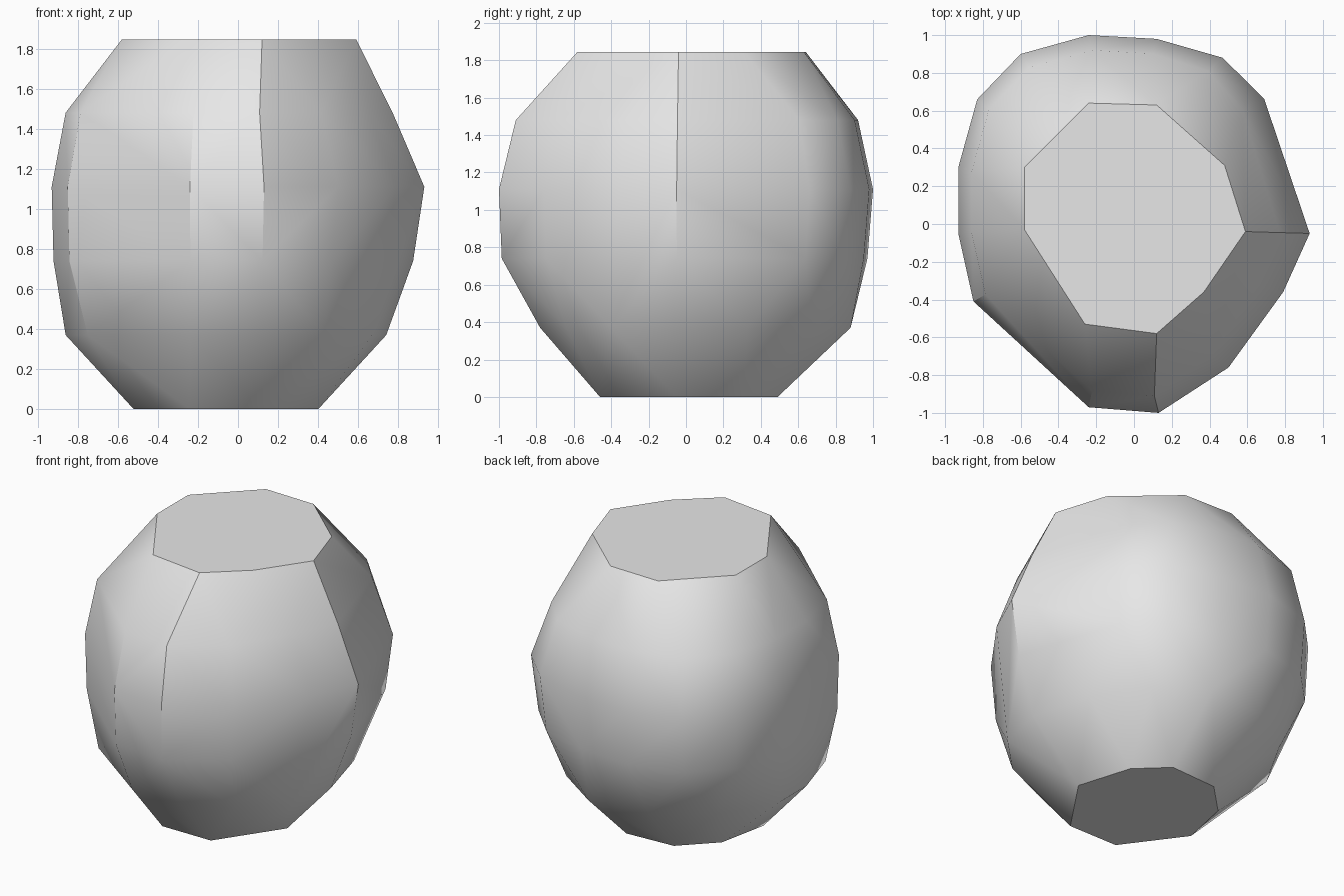
import bpy
import bmesh
import math
from mathutils import Vector

default_cube = bpy.data.objects.get("Cube")
if default_cube:
    bpy.data.objects.remove(default_cube, do_unlink=True)

# One plain grey for the whole stone
grey = bpy.data.materials.new("stone_grey")
grey.use_nodes = True
colour = (0.8, 0.8, 0.8, 1)
grey.diffuse_color = colour
grey.node_tree.nodes["Principled BSDF"].inputs["Base Color"].default_value = colour

# Cross-sections, counter-clockwise from the +x corner
foot_outline = [(.4, -.05), (.29, .31), (.1, .49), (-.24, .47),
                (-.45, .26), (-.52, -.08), (-.24, -.46), (.12, -.46)]
lower_outline = [(.74, -.07), (.63, .33), (.42, .67), (.11, .88), (-.3, .83),
                 (-.65, .6), (-.86, .23), (-.86, -.05), (-.75, -.41),
                 (-.24, -.78), (.12, -.78), (.43, -.64), (.67, -.4)]
belly_outline = [(.93, -.05), (.69, .66), (.47, .88), (.12, .98), (-.24, 1),
                 (-.6, .9), (-.83, .66), (-.93, .3), (-.93, -.05),
                 (-.85, -.41), (-.24, -.97), (.13, -1), (.5, -.76), (.79, -.36)]
top_outline = [(.59, -.04), (.48, .31), (.12, .63), (-.24, .64), (-.58, .3),
               (-.58, -.03), (-.26, -.53), (.12, -.58), (.37, -.36)]


def scaled(outline, left, right, front, back):
    """Scale each side of an outline by its own factor."""
    return [(x * (right if x > 0 else left), y * (back if y > 0 else front))
            for x, y in outline]


def ring(outline, height):
    return [Vector((x, y, height)) for x, y in outline]


sections = (
    ring(foot_outline, 0)
    + ring(lower_outline, .37)
    + ring(scaled(belly_outline, .99, .94, .985, .97), .74)
    + ring(belly_outline, 1.11)
    + ring(scaled(belly_outline, .925, .83, .91, .92), 1.48)
    + ring(top_outline, 1.845)
)


# Wrap the sections in one faceted skin with flat caps
def build_body(name, points):
    bm = bmesh.new()
    for point in points:
        bm.verts.new(point)
    hull = bmesh.ops.convex_hull(bm, input=bm.verts[:])
    unused = {v for v in hull["geom_interior"] + hull["geom_unused"]
              if isinstance(v, bmesh.types.BMVert) and not v.link_faces}
    bmesh.ops.delete(bm, geom=list(unused), context="VERTS")
    bmesh.ops.dissolve_limit(bm, angle_limit=math.radians(1),
                             verts=bm.verts[:], edges=bm.edges[:])
    bmesh.ops.recalc_face_normals(bm, faces=bm.faces[:])
    mesh = bpy.data.meshes.new(name)
    bm.to_mesh(mesh)
    bm.free()
    mesh.materials.append(grey)
    body = bpy.data.objects.new(name, mesh)
    bpy.context.collection.objects.link(body)
    return body


stone = build_body("stone_body", sections)

# Soft facets, crisp rims
bpy.ops.object.select_all(action="DESELECT")
stone.select_set(True)
bpy.context.view_layer.objects.active = stone
bpy.ops.object.shade_smooth_by_angle(angle=math.radians(30))
